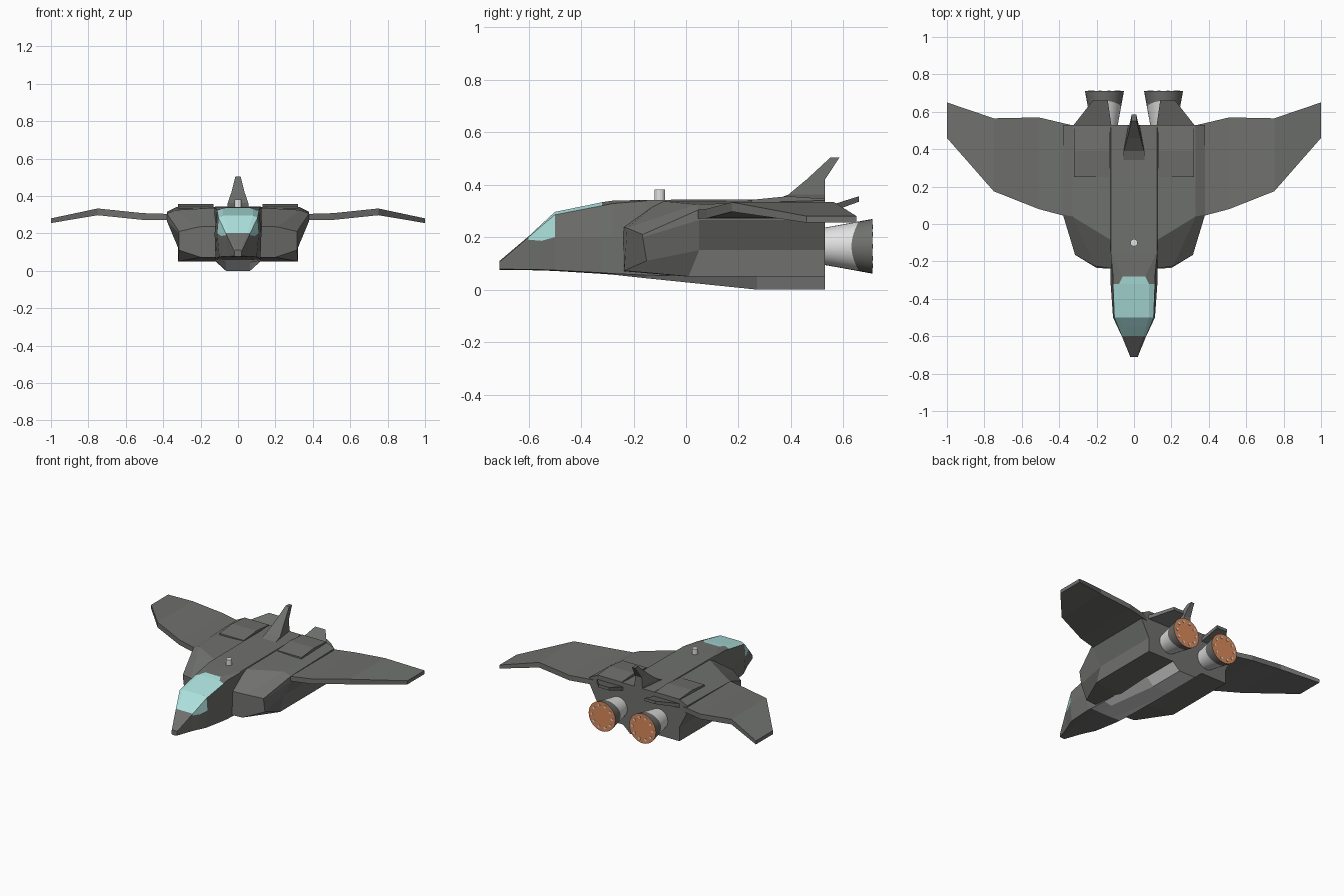
import bpy, bmesh, math
from mathutils import Matrix, Vector

if "Cube" in bpy.data.objects:
    bpy.data.objects.remove(bpy.data.objects["Cube"])


def mat(name, rgb):
    m = bpy.data.materials.new(name)
    m.diffuse_color = (*rgb, 1)
    m.use_nodes = True
    m.node_tree.nodes["Principled BSDF"].inputs["Base Color"].default_value = m.diffuse_color
    return m


HULL = mat("dark_grey_hull", (0.16, 0.165, 0.155))
GLASS = mat("teal_glass", (0.42, 0.76, 0.73))
METAL = mat("light_grey_metal", (0.75, 0.75, 0.75))
GLOW = mat("copper_glow", (0.70, 0.25, 0.1))


def finish(name, bm, mats, mirror=False):
    """Turn a bmesh into an object, optionally mirrored across x = 0."""
    if mirror:
        geo = bmesh.ops.duplicate(bm, geom=bm.verts[:] + bm.edges[:] + bm.faces[:])["geom"]
        for v in geo:
            if isinstance(v, bmesh.types.BMVert):
                v.co.x *= -1
    bmesh.ops.recalc_face_normals(bm, faces=bm.faces)
    me = bpy.data.meshes.new(name)
    bm.to_mesh(me)
    bm.free()
    for m in mats:
        me.materials.append(m)
    ob = bpy.data.objects.new(name, me)
    bpy.context.collection.objects.link(ob)
    return ob


def loft(rings):
    """Skin a list of closed rings with equal point counts and cap the ends."""
    bm = bmesh.new()
    vs = [[bm.verts.new(p) for p in r] for r in rings]
    n = len(rings[0])
    for a, b in zip(vs, vs[1:]):
        for i in range(n):
            j = (i + 1) % n
            bm.faces.new((a[i], a[j], b[j], b[i]))
    bm.faces.new(vs[0])
    bm.faces.new(vs[-1])
    return bm


# fuselage: half sections (belly, chine, window sill, shoulder, roof) along y
sections = [
    (-.71, (.012, .075), (.02, .078), (.02, .095), (.02, .105), (.012, .11)),
    (-.60, (.03, .074), (.058, .077), (.065, .19), (.065, .2), (.05, .203)),
    (-.55, (.04, .073), (.079, .076), (.089, .186), (.085, .243), (.065, .25)),
    (-.50, (.05, .071), (.10, .074), (.112, .2), (.105, .285), (.08, .296)),
    (-.32, (.06, .06), (.12, .064), (.125, .2), (.112, .32), (.08, .333)),
    (-.28, (.06, .057), (.12, .061), (.125, .2), (.112, .328), (.06, .339)),
    (-.15, (.065, .043), (.12, .055), (.125, .2), (.125, .338), (.123, .342)),
    (.27, (.065, 0), (.12, .05), (.125, .2), (.125, .34), (.123, .344)),
    (.53, (.065, 0), (.12, .05), (.125, .2), (.125, .34), (.123, .344)),
]
bm = loft([[(x, y, z) for x, z in h] + [(-x, y, z) for x, z in reversed(h)]
           for y, *h in sections])
for f in bm.faces:  # canopy glass and pale keel by band and station
    c = f.calc_center_median()
    if (-.6 < c.y < -.5 and c.z > .18 or -.5 < c.y < -.32 and c.z > .27
            or -.32 < c.y < -.28 and c.z > .3 and abs(c.x) < .01):
        f.material_index = 1
    elif -.28 < c.y < .52 and c.z < .06:
        f.material_index = 2
finish("fuselage", bm, [HULL, GLASS, METAL])

# side intake and engine bodies
front = [(.1, -.24, .07), (.2, -.235, .072), (.315, -.15, .11), (.315, -.165, .2),
         (.315, -.165, .21), (.21, -.225, .235), (.1, -.24, .238)]
middle = [(.1, 0, .05), (.32, .01, .05), (.32, .05, .15), (.38, .05, .265),
          (.38, .05, .305), (.33, .04, .325), (.1, -.1, .338)]
rear = [(.1, .53, .05), (.32, .53, .05), (.32, .53, .15), (.38, .53, .265),
        (.38, .53, .315), (.33, .53, .34), (.1, .53, .342)]
finish("engine_bodies", loft([front, middle, rear]), [HULL], True)

# wings: x, leading y, trailing y, bottom z, top z
wing = [(.34, .035, .53, .27, .303), (.51, .08, .57, .272, .308),
        (.75, .175, .565, .297, .333), (1.0, .46, .65, .255, .28)]
finish("wings", loft([[(x, a, lo), (x, b, lo), (x, b, hi), (x, a, hi)]
                      for x, a, b, lo, hi in wing]), [HULL], True)


def slab(y0, y1, a, b):
    """Plate between two stations given as (x0, x1, z0, z1)."""
    return loft([[(x0, y, z0), (x1, y, z0), (x1, y, z1), (x0, y, z1)]
                 for y, (x0, x1, z0, z1) in ((y0, a), (y1, b))])


# raised roof panels and rear flaps
finish("roof_panels_front", slab(.25, .39, (.13, .32, .32, .342), (.13, .32, .32, .356)), [HULL], True)
finish("roof_panels_rear", slab(.39, .53, (.13, .32, .32, .356), (.13, .32, .32, .346)), [HULL], True)
finish("rear_flaps", slab(.52, .66, (.12, .33, .285, .312), (.14, .22, .335, .356)), [HULL], True)

# tail fin: z, leading y, trailing y, front and rear half width
fin = [(.335, .32, .53, .055, .03), (.362, .39, .53, .055, .03),
       (.42, .46, .53, .035, .025), (.503, .55, .585, .014, .012)]
finish("tail_fin", loft([[(-w, a, z), (w, a, z), (v, b, z), (-v, b, z)]
                         for z, a, b, w, v in fin]), [HULL])


# engine nozzles: light cone, dark rim with a wavy edge, copper exhaust disc
def circle(y, wave=0, n=32):
    pts = []
    for i in range(n):
        t = 2 * math.pi * i / n
        yy = y - wave * math.cos(2 * t)
        r = .066 + (yy - .5) * .181
        pts.append((.158 + r * math.cos(t), yy, .165 + r * math.sin(t)))
    return pts


bm = loft([circle(.50), circle(.645, .014), circle(.71)])
for f in bm.faces:
    y = f.calc_center_median().y
    f.material_index = 2 if y > .705 else 1 if y > .64 else 0
nozzle = finish("nozzles", bm, [METAL, HULL, GLOW], True)
bpy.context.view_layer.objects.active = nozzle
nozzle.select_set(True)
bpy.ops.object.shade_smooth_by_angle()

# small studs on the exhaust discs
bm = bmesh.new()
for i in range(10):
    t = 2 * math.pi * i / 10
    p = Vector((.158 + .078 * math.cos(t), .71, .165 + .078 * math.sin(t)))
    bmesh.ops.create_cone(bm, cap_ends=True, segments=8, radius1=.009, radius2=.009, depth=.006,
                          matrix=Matrix.Translation(p) @ Matrix.Rotation(math.pi / 2, 4, 'X'))
finish("exhaust_studs", bm, [METAL], True)

# roof antenna
bm = bmesh.new()
bmesh.ops.create_cone(bm, cap_ends=True, segments=12, radius1=.02, radius2=.02, depth=.05,
                      matrix=Matrix.Translation((0, -.1, .356)))
finish("antenna", bm, [METAL])
